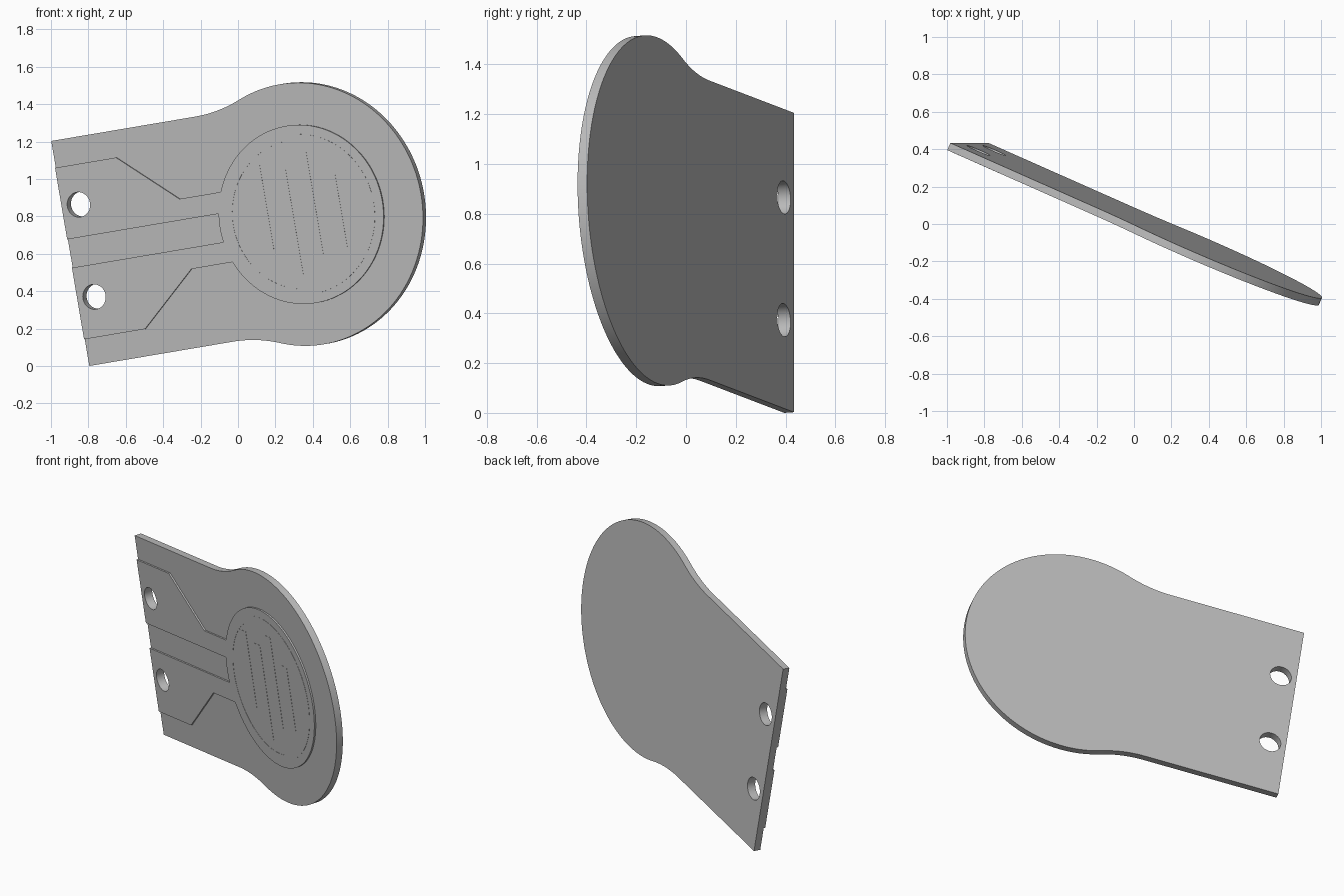
import bpy
from math import radians, sin, cos, asin, atan2, degrees, hypot, pi
from mathutils import Matrix

cube = bpy.data.objects.get("Cube")
if cube:
    bpy.data.objects.remove(cube, do_unlink=True)

# Single grey material
grey = bpy.data.materials.new("light grey")
grey.use_nodes = True
colour = (0.5, 0.5, 0.5, 1)
grey.diffuse_color = colour
grey.node_tree.nodes["Principled BSDF"].inputs["Base Color"].default_value = colour

# Main sizes, in the flat frame of the plate (x along it, y across, z out of the front)
HALF = 0.61
THICK = 0.042
RAISE = 0.01
HEAD_X, HEAD_R, DISC_R = 1.37, 0.705, 0.48

# Stand the flat plate up, turn it and tip it
POSE = (Matrix.Translation((-0.795, 0.395, 0))
        @ Matrix.Rotation(radians(-9.6), 4, 'Y')
        @ Matrix.Rotation(radians(-23.6), 4, 'Z')
        @ Matrix.Rotation(radians(90), 4, 'X')
        @ Matrix.Translation((0, HALF, 0)))


def arc(cx, cy, r, start, end, steps):
    angles = [radians(start + (end - start) * i / steps) for i in range(steps + 1)]
    return [(cx + r * cos(a), cy + r * sin(a)) for a in angles]


def circle(cx, cy, r, steps=48):
    return arc(cx, cy, r, 0, 360, steps)[:-1]


def mirrored(points):
    return [(x, -y) for x, y in reversed(points)]


def sheet(name, loops, bottom, top):
    """Filled flat outline (later loops are holes) between two heights."""
    curve = bpy.data.curves.new(name, 'CURVE')
    curve.dimensions = '2D'
    curve.fill_mode = 'BOTH'
    curve.extrude = (top - bottom) / 2
    for loop in loops:
        spline = curve.splines.new('POLY')
        spline.points.add(len(loop) - 1)
        for point, (x, y) in zip(spline.points, loop):
            point.co = (x, y, 0, 1)
        spline.use_cyclic_u = True
    curve.materials.append(grey)
    obj = bpy.data.objects.new(name, curve)
    bpy.context.collection.objects.link(obj)
    obj.matrix_world = POSE @ Matrix.Translation((0, 0, (top + bottom) / 2))
    bpy.ops.object.select_all(action='DESELECT')
    obj.select_set(True)
    bpy.context.view_layer.objects.active = obj
    bpy.ops.object.convert(target='MESH')
    bpy.ops.object.shade_smooth_by_angle(angle=radians(30))
    return obj


holes = [circle(0.1, side * 0.25, 0.067) for side in (1, -1)]

# Base plate: straight tail, concave neck fillet, round head
neck_x, neck_r = 0.85, 0.766
neck_y = HALF + neck_r
join = degrees(atan2(neck_y, neck_x - HEAD_X))
upper = [(0, HALF)]
upper += arc(neck_x, neck_y, neck_r, -90, join - 180, 12)
upper += arc(HEAD_X, 0, HEAD_R, join, 0, 64)[1:]
sheet("base_plate", [upper + mirrored(upper)[1:]] + holes, -THICK, 0)

# Raised contact layer: two tail pads joined to the sensing disc, with a slot between
outer_angle = 180 - degrees(asin(0.19 / DISC_R))
slot_angle = 180 - degrees(asin(0.077 / DISC_R))
pad = [(0, 0.077), (0, 0.465), (0.36, 0.465), (0.685, 0.19)]
pad += arc(HEAD_X, 0, DISC_R, outer_angle, 0, 60)
slot_end = arc(HEAD_X, 0, DISC_R, 360 - slot_angle, slot_angle, 8)
sheet("contact_layer", [pad + mirrored(pad)[1:] + slot_end] + holes, 0, RAISE)

# Fine printed ring and fingers on the disc
FINE = RAISE + 0.0012
sheet("printed_ring", [circle(HEAD_X, 0, 0.43, 96), circle(HEAD_X, 0, 0.40, 96)],
      RAISE - 0.001, FINE)
fingers = [(1.18, 0.30, -0.17), (1.325, 0.25, -0.33), (1.46, 0.33, -0.24), (1.605, 0.18, -0.22)]
for i, (x, high, low) in enumerate(fingers):
    sheet(f"printed_finger_{i + 1}",
          [[(x - 0.07, low), (x, low), (x, high), (x - 0.07, high)]],
          RAISE - 0.001, FINE)
